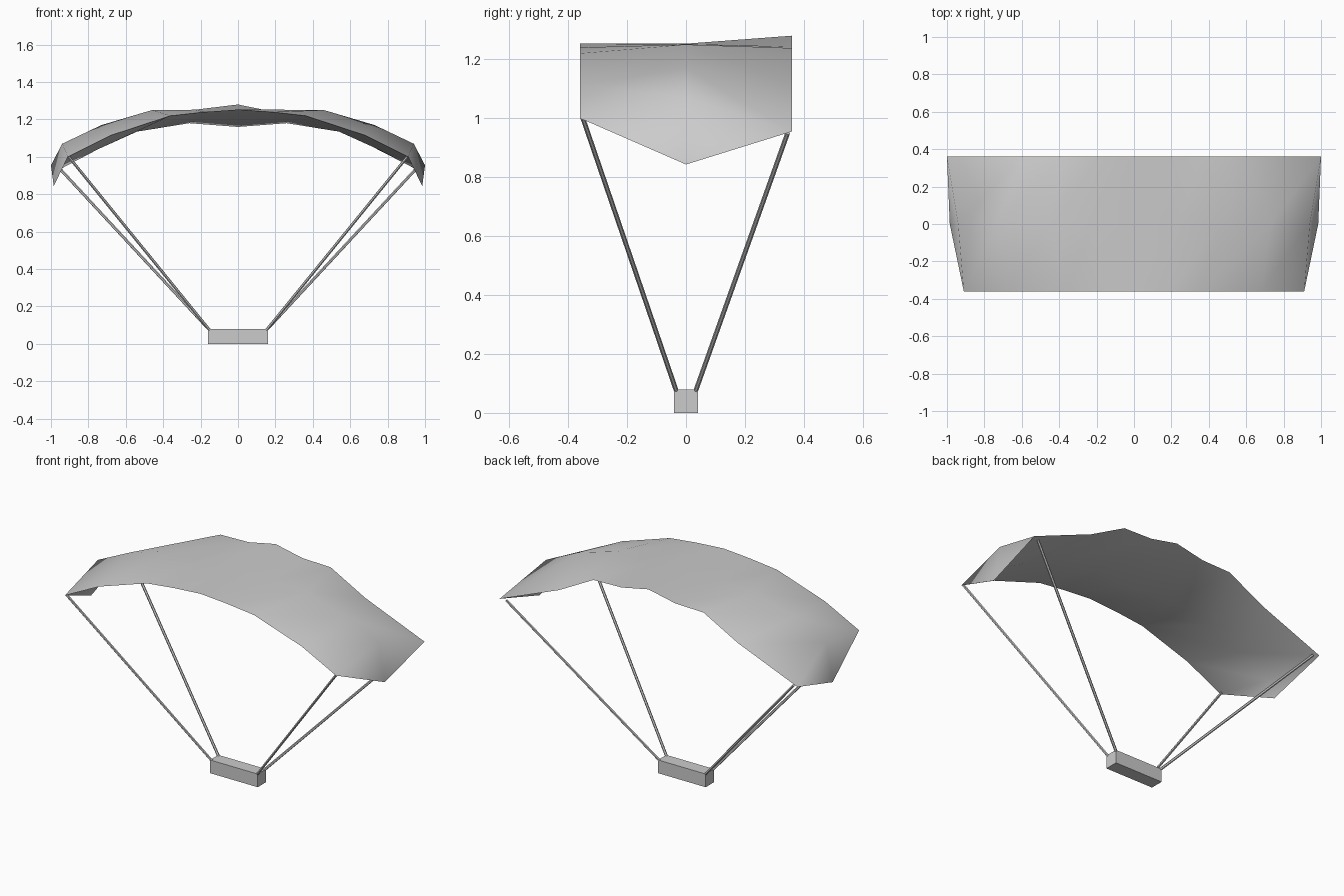
import bpy, bmesh
from mathutils import Vector

if "Cube" in bpy.data.objects:
    bpy.data.objects.remove(bpy.data.objects["Cube"])

# Half-span lines (x, z) of the canopy, centre to tip
LINES = [
    (-0.36, [(0, 1.253), (.18, 1.24), (.36, 1.22), (.68, 1.115), (.91, 1.0)]),   # leading edge
    (0.0,   [(0, 1.253), (.23, 1.252), (.46, 1.25), (.73, 1.17), (.94, 1.07)]),  # top ridge
    (0.36,  [(0, 1.28), (.18, 1.243), (.37, 1.238), (.60, 1.115), (1.0, .955)]), # trailing edge
    (0.0,   [(0, 1.16), (.26, 1.18), (.54, 1.135), (.75, 1.04), (.94, .94)]),    # belly
]
TIP = (0.985, 0.0, 0.843)


def finish(bm, name, smooth=False):
    bmesh.ops.recalc_face_normals(bm, faces=bm.faces)
    me = bpy.data.meshes.new(name)
    bm.to_mesh(me)
    bm.free()
    for p in me.polygons:
        p.use_smooth = smooth
    ob = bpy.data.objects.new(name, me)
    bpy.context.collection.objects.link(ob)
    return ob


# Canopy: four-cornered section lofted across the span, with pointed end flaps
bm = bmesh.new()
stations = [(-1, i) for i in range(4, 0, -1)] + [(1, i) for i in range(5)]
rings = [[bm.verts.new((s * pts[i][0], y, pts[i][1])) for y, pts in LINES]
         for s, i in stations]
for a, b in zip(rings, rings[1:]):
    for k in range(4):
        n = (k + 1) % 4
        bm.faces.new((a[k], a[n], b[n], b[k]))
for s, ring in ((-1, rings[0]), (1, rings[-1])):
    tip = bm.verts.new((s * TIP[0], TIP[1], TIP[2]))
    for k in range(4):
        bm.faces.new((ring[k], ring[(k + 1) % 4], tip))
canopy = finish(bm, "canopy", True)
bpy.context.view_layer.objects.active = canopy
canopy.select_set(True)
bpy.ops.object.shade_smooth_by_angle(angle=1.1)
canopy.select_set(False)

# Control bar
bm = bmesh.new()
bmesh.ops.create_cube(bm, size=1)
for v in bm.verts:
    v.co = Vector((v.co.x * .32, v.co.y * .08, v.co.z * .08 + .04))
finish(bm, "control_bar")


# Suspension lines from the bar corners to the canopy corners
def rope(name, a, b, r=0.008):
    a, b = Vector(a), Vector(b)
    bm = bmesh.new()
    bmesh.ops.create_cone(bm, cap_ends=True, segments=6, radius1=r, radius2=r,
                          depth=(b - a).length)
    rot = (b - a).to_track_quat('Z', 'Y').to_matrix()
    for v in bm.verts:
        v.co = rot @ v.co + (a + b) / 2
    finish(bm, name)


for s, side in ((-1, "left"), (1, "right")):
    rope("front_line_" + side, (s * .153, -.033, .075), (s * .905, -.35, 1.0))
    rope("back_line_" + side, (s * .153, .033, .075), (s * .965, .345, .95))
